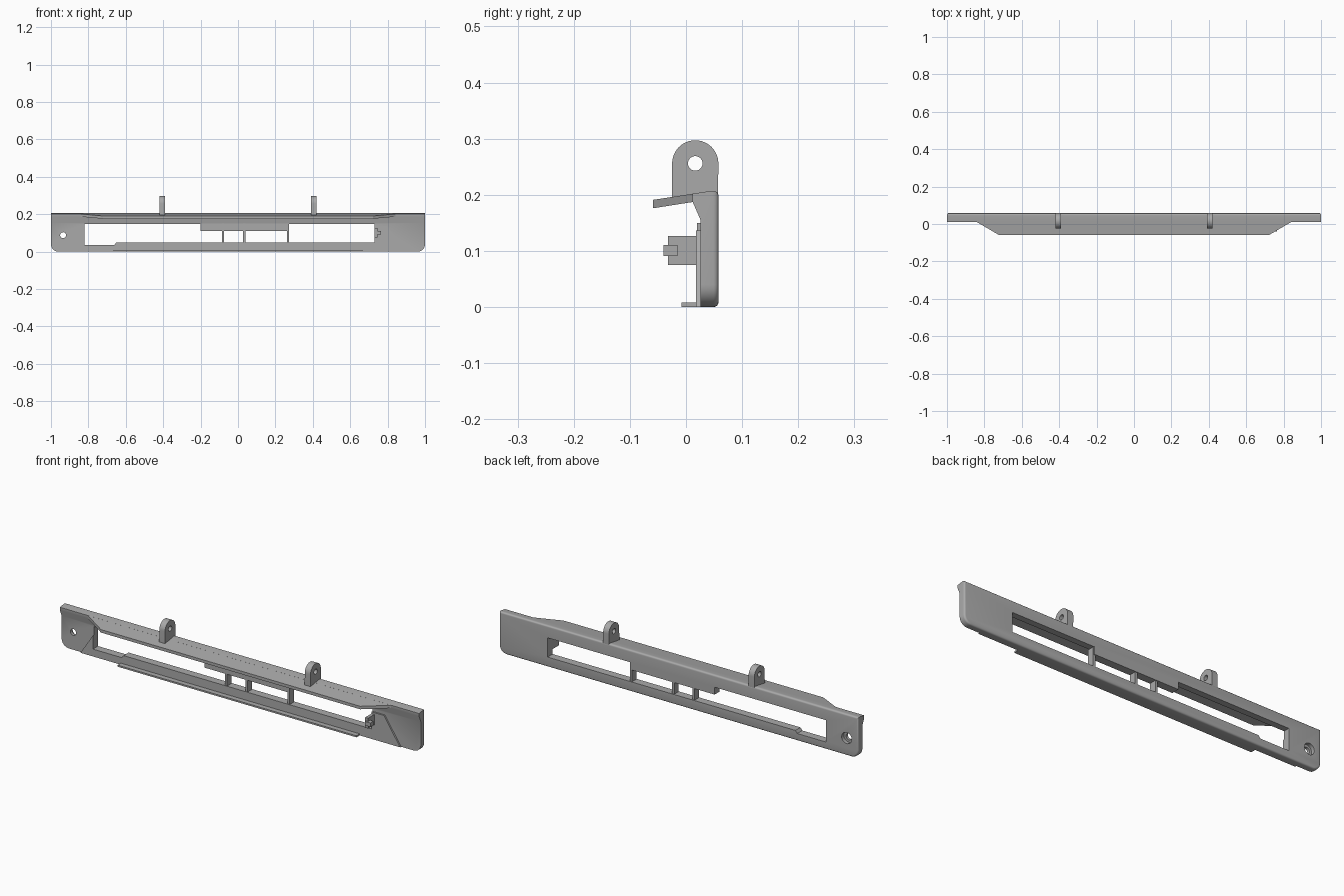
import bpy, bmesh, math
from mathutils import Vector

cube = bpy.data.objects.get("Cube")
if cube:
    bpy.data.objects.remove(cube, do_unlink=True)

grey = bpy.data.materials.new("plain grey")
grey.use_nodes = True
COLOR = (0.4, 0.4, 0.4, 1)
grey.diffuse_color = COLOR
grey.node_tree.nodes["Principled BSDF"].inputs["Base Color"].default_value = COLOR


def prism(name, pts, axis, lo, hi, round_back=0):
    """Extrude a 2D outline along x (pts = y,z), y (pts = x,z) or z (pts = x,y)."""
    place = {"x": lambda p, d: (d, *p), "y": lambda p, d: (p[0], d, p[1]),
             "z": lambda p, d: (*p, d)}[axis]
    bm = bmesh.new()
    face = bm.faces.new([bm.verts.new(place(p, lo)) for p in pts])
    res = bmesh.ops.extrude_face_region(bm, geom=[face])
    new = [v for v in res["geom"] if isinstance(v, bmesh.types.BMVert)]
    bmesh.ops.translate(bm, verts=new, vec=Vector(place((0, 0), hi - lo)))
    bmesh.ops.recalc_face_normals(bm, faces=bm.faces)
    if round_back:
        rim = [e for e in bm.edges if all(v in new for v in e.verts)]
        bmesh.ops.bevel(bm, geom=rim, offset=round_back, segments=4,
                        profile=0.5, affect="EDGES")
    me = bpy.data.meshes.new(name)
    bm.to_mesh(me)
    bm.free()
    me.materials.append(grey)
    ob = bpy.data.objects.new(name, me)
    bpy.context.collection.objects.link(ob)
    return ob


def box(name, x, y, z):
    return prism(name, [(x[0], z[0]), (x[1], z[0]), (x[1], z[1]), (x[0], z[1])], "y", *y)


def arc(cx, cy, r, start, end, n):
    return [(cx + r * math.cos(math.radians(start + (end - start) * i / n)),
             cy + r * math.sin(math.radians(start + (end - start) * i / n)))
            for i in range(n + 1)]


def circle(cx, cy, r, n=32):
    return arc(cx, cy, r, 0, 360, n)[:-1]


def cut(ob, cutter, operation="DIFFERENCE"):
    mod = ob.modifiers.new("cut", "BOOLEAN")
    mod.operation, mod.object, mod.solver = operation, cutter, "EXACT"
    graph = bpy.context.evaluated_depsgraph_get()
    me = bpy.data.meshes.new_from_object(ob.evaluated_get(graph))
    ob.modifiers.clear()
    ob.data = me


def drop(*obs):
    for ob in obs:
        bpy.data.objects.remove(ob, do_unlink=True)


BACK = 0.058

# Main panel: flared section, rounded lower corners and softened back rim
panel = prism("main_panel", [(0.026, 0), (BACK + 0.01, 0), (BACK + 0.01, 0.208),
                             (0.045, 0.207), (0.012, 0.202), (0.012, 0.187),
                             (0.026, 0.155)], "x", -1.02, 1.02)
outline = (arc(-0.96, 0.04, 0.04, 180, 270, 8) + arc(0.96, 0.04, 0.04, 270, 360, 8)
           + [(1, 0.207), (-1, 0.207)])
envelope = prism("envelope_cutter", outline, "y", -0.1, BACK, round_back=0.009)
cut(panel, envelope, "INTERSECT")

# Raised front layer with slanted ends
layer = prism("front_layer", [(-0.89, 0), (0.89, 0), (0.8, 0.136), (-0.8, 0.136)],
              "y", 0.018, 0.03)

# Long stepped window
window = prism("window_cutter", [(-0.82, 0.037), (-0.66, 0.037), (-0.65, 0.05),
                                 (0.73, 0.05), (0.73, 0.147), (0.27, 0.147),
                                 (0.27, 0.11), (-0.2, 0.11), (-0.2, 0.147),
                                 (-0.82, 0.147)], "y", -0.1, 0.1)
cut(panel, window)
cut(layer, window)

# Screw hole with a wider recess at the back
hole = prism("hole_cutter", circle(-0.935, 0.088, 0.016), "y", -0.1, 0.1)
recess = prism("recess_cutter", circle(-0.935, 0.088, 0.028), "y", 0.04, 0.1)
cut(panel, hole)
cut(panel, recess)
drop(envelope, window, hole, recess)

# Window dividers
for name, x in (("divider_right", -0.08), ("divider_middle", 0.033), ("divider_left", 0.268)):
    box(name, (x - 0.006, x + 0.006), (0.02, 0.054), (0.045, 0.15))

# Sloping top flange with tapered ends
flange = prism("top_flange", [(0.03, 0.2045), (-0.059, 0.191), (-0.059, 0.176),
                              (0.03, 0.19)], "x", -0.9, 0.9)
plan = prism("plan_cutter", [(-0.72, -0.06), (0.72, -0.06), (0.845, 0.013),
                             (0.845, 0.03), (-0.845, 0.03), (-0.845, 0.013)],
             "z", 0.1, 0.3)
cut(flange, plan, "INTERSECT")
drop(plan)

# Bottom lip
box("bottom_lip", (-0.665, 0.665), (-0.008, 0.03), (0, 0.008))

# Hanging lugs
for name, x in (("lug_left", 0.405), ("lug_right", -0.405)):
    lug = prism(name, [(-0.025, 0.19)] + [(BACK - 0.001, 0.195)]
                + arc(0.0165, 0.256, 0.0412, 0, 180, 24), "x", x - 0.016, x + 0.016)
    eye = prism("eye_cutter", circle(0.0165, 0.256, 0.013), "x", x - 0.1, x + 0.1)
    cut(lug, eye)
    drop(eye)

# Side clip with a small hook
box("clip_arm", (0.73, 0.746), (-0.032, 0.03), (0.075, 0.127))
box("clip_hook", (0.735, 0.765), (-0.04, -0.015), (0.091, 0.111))

# Smooth the rounded surfaces, keep the sharp edges
bpy.ops.object.select_all(action="DESELECT")
for ob in bpy.context.collection.objects:
    if ob.type == "MESH" and ob.data.materials and ob.data.materials[0] == grey:
        ob.select_set(True)
        bpy.context.view_layer.objects.active = ob
bpy.ops.object.shade_smooth_by_angle(angle=math.radians(30))
